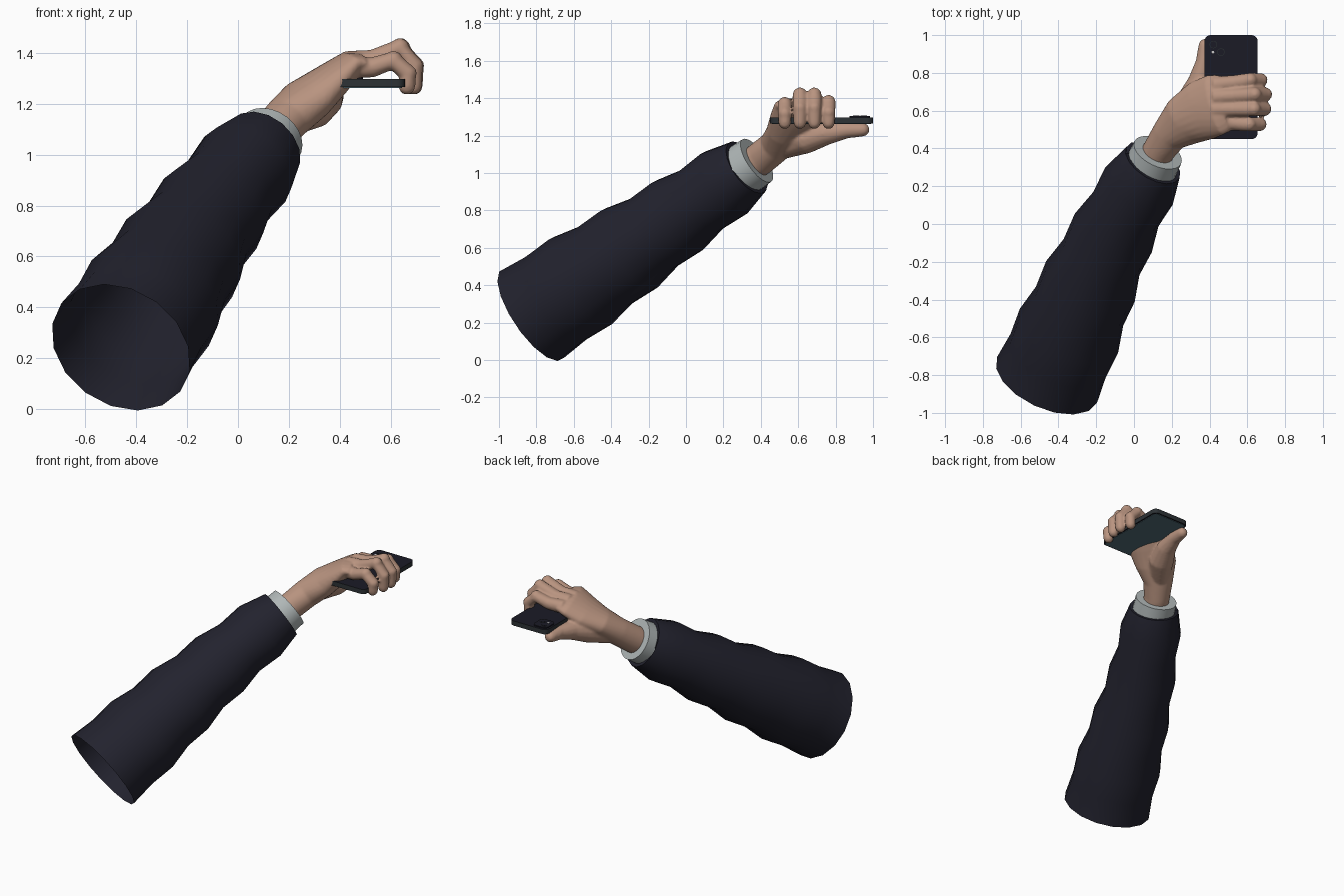
import bpy, bmesh, math
from mathutils import Vector, Matrix

if "Cube" in bpy.data.objects:
    bpy.data.objects.remove(bpy.data.objects["Cube"])


def material(name, rgb):
    m = bpy.data.materials.new(name)
    m.diffuse_color = (*rgb, 1)
    m.use_nodes = True
    m.node_tree.nodes["Principled BSDF"].inputs["Base Color"].default_value = m.diffuse_color
    return m


NAVY = material("navy cloth", (0.016, 0.016, 0.027))
GREY = material("pale grey cuff", (0.43, 0.47, 0.47))
SKIN = material("skin", (0.485, 0.296, 0.216))
BLACK = material("phone black", (0.011, 0.011, 0.019))
FRAME = material("phone frame", (0.026, 0.032, 0.036))
GLASS = material("screen glass", (0.085, 0.155, 0.19))
LENS = material("lens white", (0.6, 0.6, 0.6))


def make(name, bm, mats, smooth=True):
    bmesh.ops.recalc_face_normals(bm, faces=bm.faces)
    me = bpy.data.meshes.new(name)
    bm.to_mesh(me)
    bm.free()
    ob = bpy.data.objects.new(name, me)
    bpy.context.collection.objects.link(ob)
    for m in mats:
        me.materials.append(m)
    if smooth:
        bpy.ops.object.select_all(action='DESELECT')
        ob.select_set(True)
        bpy.context.view_layer.objects.active = ob
        bpy.ops.object.shade_smooth_by_angle(angle=math.radians(50))
    return ob


def loft(bm, rings, sides=16, caps=True):
    """Rings are (centre, wide direction, half width, half thickness)."""
    pts = [Vector(r[0]) for r in rings]
    loops = []
    for i, (c, wide, a, b) in enumerate(rings):
        t = (pts[min(i + 1, len(pts) - 1)] - pts[max(i - 1, 0)]).normalized()
        w = Vector(wide)
        w = (w - t * w.dot(t)).normalized()
        n = t.cross(w)
        loops.append([bm.verts.new(pts[i] + w * a * math.cos(k * math.tau / sides)
                                   + n * b * math.sin(k * math.tau / sides))
                      for k in range(sides)])
    for p, q in zip(loops, loops[1:]):
        for k in range(sides):
            j = (k + 1) % sides
            bm.faces.new((p[k], p[j], q[j], q[k]))
    if caps:
        bm.faces.new(loops[0][::-1])
        bm.faces.new(loops[-1])


# sleeve: wavy tapering tube, open at the shoulder end
START, END = Vector((-0.46, -0.825, 0.243)), Vector((0.1, 0.325, 1.03))
AXIS = (END - START).normalized()
SIDE = Vector((0.9, -0.434, 0))
radii = [0.291, 0.277, 0.285, 0.253, 0.258, 0.222, 0.228, 0.195, 0.204, 0.163]
rings = []
for i, r in enumerate(radii):
    bow = 0.026 * math.sin(math.pi * (i / 9) ** 1.4)
    rings.append((START.lerp(END, i / 9) - SIDE * bow, SIDE, r, r))
rings.append((END - AXIS * 0.03, SIDE, 0.142, 0.142))   # turned-in hem
bm = bmesh.new()
loft(bm, rings, 16, caps=False)
make("sleeve", bm, [NAVY])

# shirt cuff: short band with a thickness
bm = bmesh.new()
cuff = [(-0.06, 0.142), (0.07, 0.137), (0.07, 0.122), (-0.04, 0.122)]
loft(bm, [(END + AXIS * d, SIDE, r, r) for d, r in cuff[:2]], 24, caps=False)
loft(bm, [(END + AXIS * d, SIDE, r, r) for d, r in cuff[2:]], 24, caps=False)
outer = [v for v in bm.verts]
for k in range(24):
    j = (k + 1) % 24
    bm.faces.new((outer[24 + k], outer[24 + j], outer[48 + j], outer[48 + k]))
make("cuff", bm, [GREY])

# hand: overlapping lofts merged into one skin
bm = bmesh.new()


def ball(p, r):
    bmesh.ops.create_icosphere(bm, subdivisions=2, radius=r, matrix=Matrix.Translation(p))


def digit(path, wide):
    loft(bm, [(p, wide, r, r) for p, r in path], 14)
    for p, r in path[1:]:
        ball(p, r)


# wrist and palm
loft(bm, [((0.06, 0.26, 0.98), SIDE, 0.085, 0.085),
          ((0.135, 0.395, 1.075), SIDE, 0.086, 0.09),
          ((0.19, 0.475, 1.14), (0.85, -0.5, 0), 0.098, 0.088),
          ((0.27, 0.545, 1.215), (0.62, -0.78, 0), 0.138, 0.085),
          ((0.36, 0.60, 1.288), (0.25, -0.97, 0), 0.162, 0.072),
          ((0.43, 0.63, 1.345), (0.05, -1, 0), 0.165, 0.058),
          ((0.475, 0.64, 1.355), (0, -1, 0), 0.155, 0.045)], 24)
# thumb with its fleshy base
digit([((0.20, 0.50, 1.13), 0.06), ((0.30, 0.64, 1.185), 0.082),
       ((0.35, 0.755, 1.215), 0.064), ((0.372, 0.86, 1.23), 0.045),
       ((0.378, 0.945, 1.232), 0.037)], (1, 0, 0))
# four fingers: (knuckle y, tip y, joint height shift, reach shift)
for y0, y1, dz, dx in ((0.735, 0.762, -0.035, -0.02), (0.672, 0.686, 0.005, 0.004),
                       (0.607, 0.609, 0.005, 0), (0.540, 0.528, -0.045, -0.025)):
    ym = (y0 + y1) / 2
    digit([((0.42, y0, 1.36 + dz * 0.4), 0.045),
           ((0.53, ym, 1.37 + dz * 0.6), 0.040),
           ((0.635 + dx, y1, 1.415 + dz), 0.039),
           ((0.692 + dx, y1, 1.345 + dz * 0.6), 0.037),
           ((0.688 + dx, y1, 1.268), 0.034)], (0, 1, 0))
hand = make("hand", bm, [SKIN])
mod = hand.modifiers.new("merge", 'REMESH')
mod.mode = 'VOXEL'
mod.voxel_size = 0.008
mod.use_smooth_shade = True
mod = hand.modifiers.new("soften", 'SMOOTH')
mod.factor = 0.5
mod.iterations = 5


# phone: rounded slabs
def slab(name, x0, x1, y0, y1, z0, z1, rad, mats, rule=None):
    bm = bmesh.new()
    ring = []
    for cx, cy, a0 in ((x1 - rad, y1 - rad, 0), (x0 + rad, y1 - rad, 90),
                       (x0 + rad, y0 + rad, 180), (x1 - rad, y0 + rad, 270)):
        for k in range(6):
            a = math.radians(a0 + k * 18)
            ring.append(bm.verts.new((cx + rad * math.cos(a), cy + rad * math.sin(a), z0)))
    f = bm.faces.new(ring)
    ext = bmesh.ops.extrude_face_region(bm, geom=[f])
    for v in ext["geom"]:
        if isinstance(v, bmesh.types.BMVert):
            v.co.z = z1
    bm.normal_update()
    if rule:
        for f in bm.faces:
            f.material_index = rule(f)
    return make(name, bm, mats)


slab("phone_body", 0.373, 0.655, 0.45, 1.0, 1.265, 1.297, 0.032, [BLACK, FRAME],
     lambda f: 1 if abs(f.normal.z) < 0.5 else 0)
slab("phone_screen", 0.383, 0.645, 0.46, 0.99, 1.262, 1.266, 0.026, [GLASS])
slab("camera_plate", 0.385, 0.49, 0.875, 0.985, 1.296, 1.304, 0.028, [BLACK])
for x, y, r, m in ((0.42, 0.95, 0.02, FRAME), (0.46, 0.91, 0.02, FRAME),
                   (0.418, 0.91, 0.007, LENS)):
    slab("camera_lens", x - r, x + r, y - r, y + r, 1.303, 1.306, r * 0.999, [m])
    if m is FRAME:
        r *= 0.88
        slab("lens_glass", x - r, x + r, y - r, y + r, 1.304, 1.307, r * 0.999, [BLACK])
